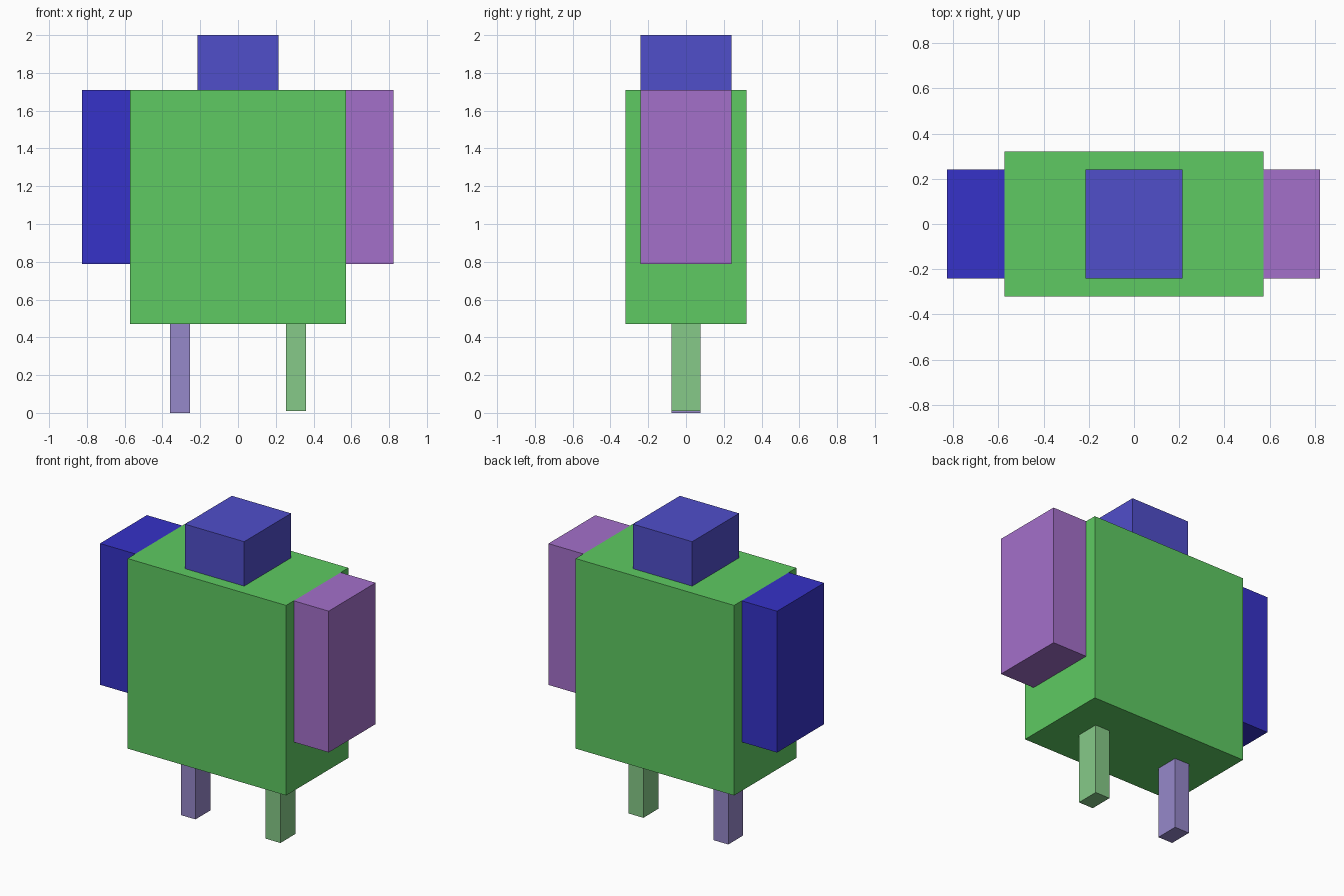
import bpy
from mathutils import Color

if "Cube" in bpy.data.objects:
    bpy.data.objects.remove(bpy.data.objects["Cube"])


def box(name, x, y, z, srgb):
    """Box spanning the (min, max) ranges on each axis, with its own colour."""
    bpy.ops.mesh.primitive_cube_add(
        size=1, location=[(a + b) / 2 for a, b in (x, y, z)])
    obj = bpy.context.object
    obj.name = name
    obj.scale = [b - a for a, b in (x, y, z)]
    bpy.ops.object.transform_apply(location=False, rotation=False, scale=True)
    mat = bpy.data.materials.new(name + "_colour")
    linear = Color([c / 255 for c in srgb]).from_srgb_to_scene_linear()
    mat.diffuse_color = (*linear, 1)
    mat.use_nodes = True
    mat.node_tree.nodes["Principled BSDF"].inputs["Base Color"].default_value = mat.diffuse_color
    obj.data.materials.append(mat)


# Body and head
box("torso", (-0.572, 0.572), (-0.321, 0.321), (0.47, 1.71), (94, 202, 98))
box("head", (-0.214, 0.214), (-0.242, 0.242), (1.71, 2.0), (80, 78, 202))

# Arms flush with the shoulders, each a different colour
for name, x, colour in (("left_arm", (-0.827, -0.572), (54, 50, 200)),
                        ("right_arm", (0.572, 0.824), (164, 112, 202))):
    box(name, x, (-0.242, 0.242), (0.788, 1.71), colour)

# Legs, the right one slightly shorter
for name, x, foot, colour in (("left_leg", (-0.359, -0.253), 0.0, (150, 136, 202)),
                              ("right_leg", (0.254, 0.36), 0.01, (134, 202, 136))):
    box(name, x, (-0.077, 0.077), (foot, 0.47), colour)
